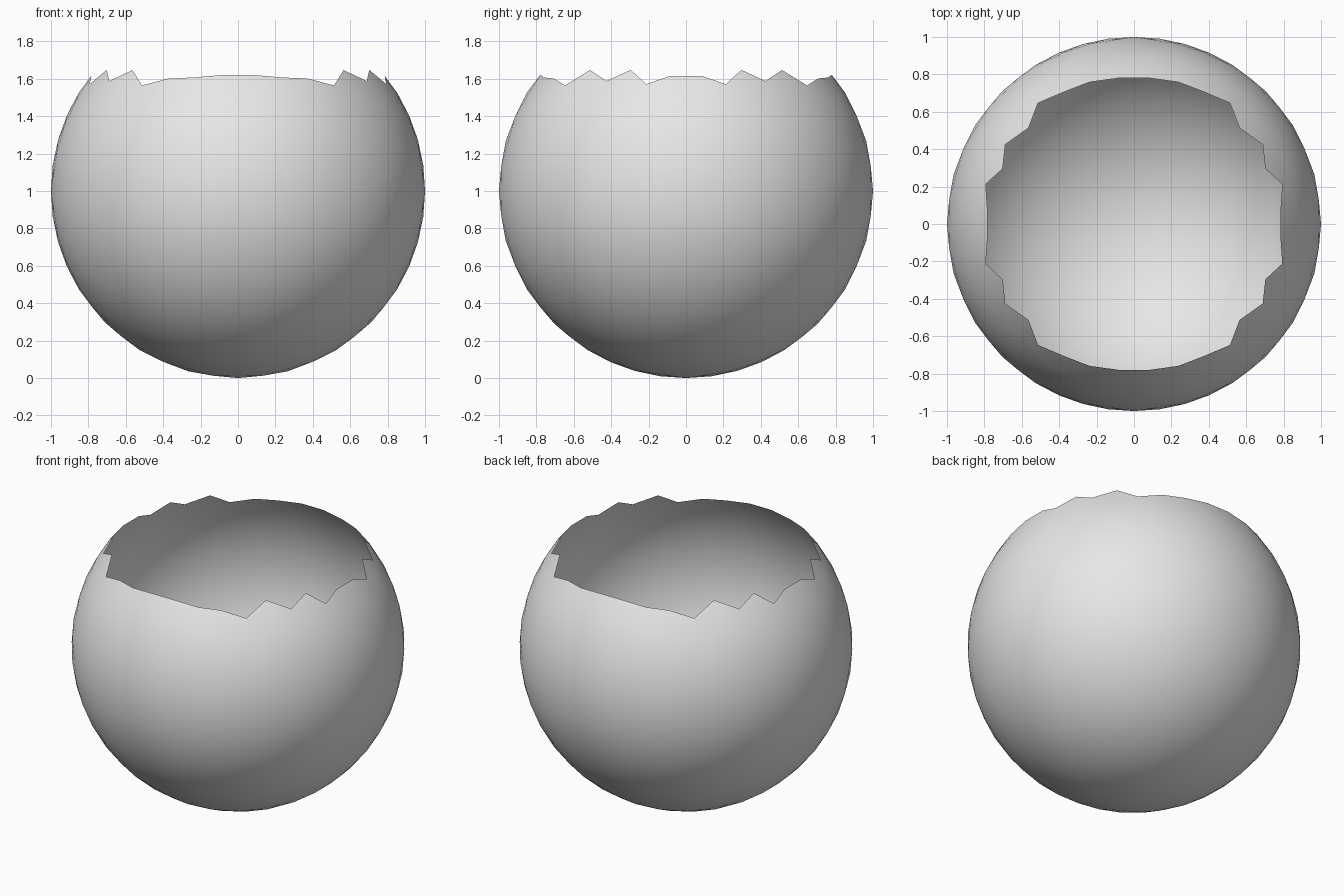
import bpy
import bmesh
from mathutils import Vector

RADIUS = 1.0
ROUNDS = 3        # each round splits every triangle into four
RIM_HEIGHT = 0.6  # triangles centred above this are broken away

cube = bpy.data.objects.get("Cube")
if cube:
    bpy.data.objects.remove(cube, do_unlink=True)

# Shell colour
grey = bpy.data.materials.new("light_grey")
grey.use_nodes = True
colour = (0.8, 0.8, 0.8, 1.0)
grey.diffuse_color = colour
for node in grey.node_tree.nodes:
    if node.type == 'BSDF_PRINCIPLED':
        node.inputs["Base Color"].default_value = colour

# Icosahedron standing on an edge: corners of three golden rectangles
bm = bmesh.new()
golden = (1 + 5 ** 0.5) / 2
for a in (-1, 1):
    for b in (-golden, golden):
        for corner in ((0, a, b), (a, b, 0), (b, 0, a)):
            bm.verts.new(Vector(corner).normalized() * RADIUS)
bmesh.ops.convex_hull(bm, input=bm.verts[:])

# Round it into a sphere of triangles
for _ in range(ROUNDS):
    bmesh.ops.subdivide_edges(bm, edges=bm.edges[:], cuts=1, use_grid_fill=True)
    for v in bm.verts:
        v.co = v.co.normalized() * RADIUS
bmesh.ops.recalc_face_normals(bm, faces=bm.faces[:])

# Open the top, leaving a jagged rim
lid = [f for f in bm.faces if f.calc_center_median().z > RIM_HEIGHT]
bmesh.ops.delete(bm, geom=lid, context='FACES')

# Stand the shell on the ground, smooth shaded
bmesh.ops.translate(bm, verts=bm.verts[:], vec=(0, 0, RADIUS))
for f in bm.faces:
    f.smooth = True

mesh = bpy.data.meshes.new("cracked_shell")
bm.to_mesh(mesh)
bm.free()
mesh.materials.append(grey)
shell = bpy.data.objects.new("cracked_shell", mesh)
bpy.context.collection.objects.link(shell)
